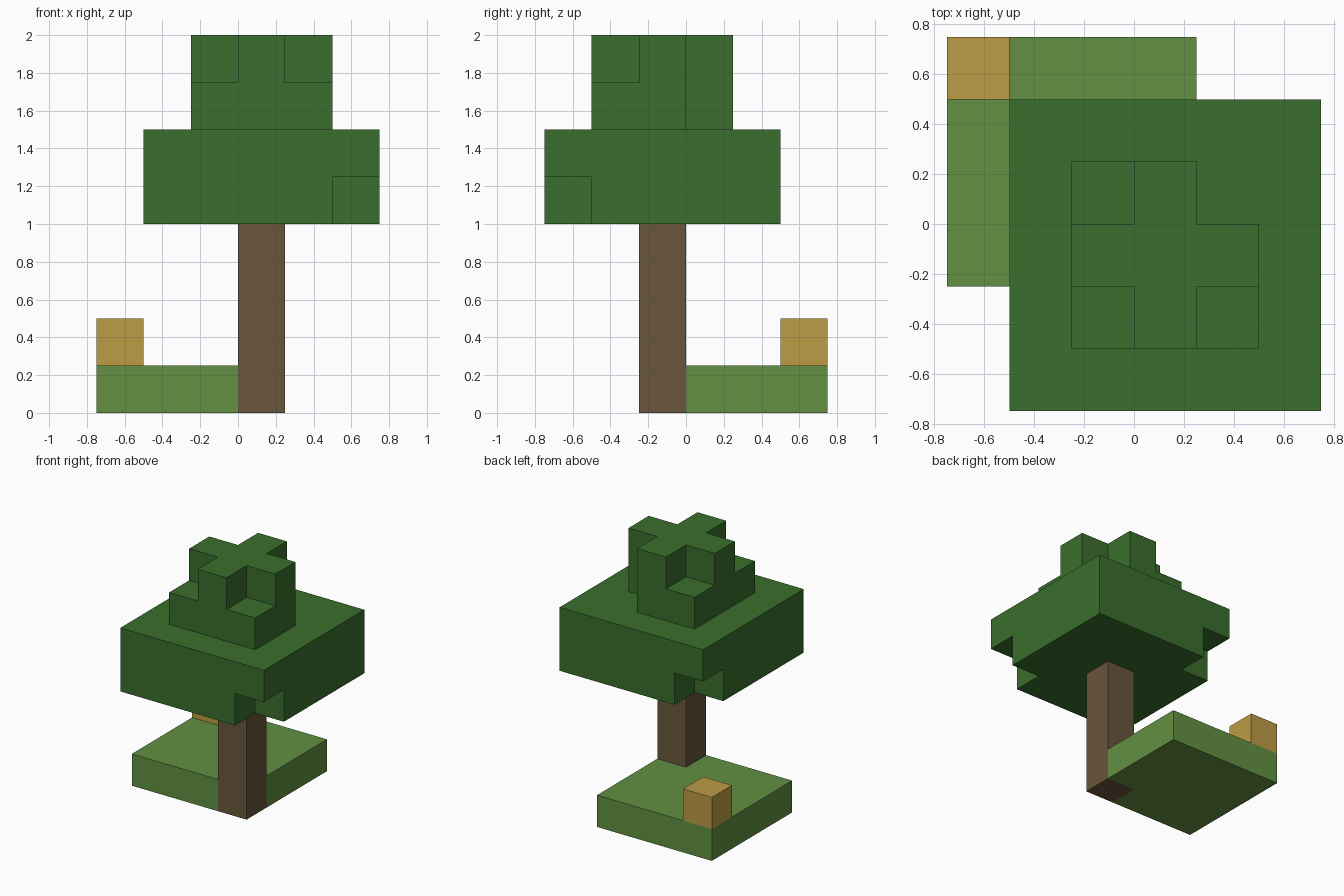
import bpy
import bmesh
from math import radians
from mathutils import Vector
from itertools import product

CELL = 0.25  # edge length of one building block

if "Cube" in bpy.data.objects:
    bpy.data.objects.remove(bpy.data.objects["Cube"], do_unlink=True)


def material(name, rgb):
    mat = bpy.data.materials.new(name)
    mat.use_nodes = True
    colour = (*rgb, 1.0)
    mat.diffuse_color = colour
    mat.node_tree.nodes["Principled BSDF"].inputs["Base Color"].default_value = colour
    return mat


def block(low, high):
    """All cells from low to high, both included."""
    return set(product(*(range(a, b + 1) for a, b in zip(low, high))))


def build(name, cells, mat):
    """Closed shell around the cells, with flat areas merged."""
    bm = bmesh.new()
    for cell in cells:
        centre = Vector(cell) + Vector((0.5, 0.5, 0.5))
        for axis, sign in product(range(3), (-1, 1)):
            normal = Vector((0, 0, 0))
            normal[axis] = sign
            if tuple(int(c + n) for c, n in zip(cell, normal)) in cells:
                continue
            u = Vector((0, 0, 0))
            u[(axis + 1) % 3] = 0.5
            v = normal.cross(u)
            middle = centre + normal / 2
            ring = (-u - v, u - v, u + v, v - u)
            bm.faces.new([bm.verts.new((middle + c) * CELL) for c in ring])
    bmesh.ops.remove_doubles(bm, verts=bm.verts[:], dist=0.001)
    bmesh.ops.dissolve_limit(bm, angle_limit=radians(1),
                             verts=bm.verts[:], edges=bm.edges[:])
    bmesh.ops.recalc_face_normals(bm, faces=bm.faces[:])
    mesh = bpy.data.meshes.new(name)
    bm.to_mesh(mesh)
    bm.free()
    mesh.materials.append(mat)
    obj = bpy.data.objects.new(name, mesh)
    bpy.context.collection.objects.link(obj)
    return obj


leaf = material("leaf green", (0.042, 0.156, 0.026))
grass = material("grass green", (0.122, 0.279, 0.054))
bark = material("bark brown", (0.144, 0.093, 0.045))
gold = material("golden yellow", (0.515, 0.332, 0.061))

# Trunk stands in one corner of the ground slab
trunk = block((0, -1, 0), (0, -1, 3))
build("trunk", trunk, bark)
build("ground", block((-3, -1, 0), (0, 2, 0)) - trunk, grass)

# Small block on the opposite corner of the ground
build("ground_block", {(-3, 2, 1)}, gold)

# Wide canopy with two lower corners missing
canopy = block((-2, -3, 4), (2, 1, 5)) - {(2, -3, 4), (-2, 1, 4)}

# Crown: upper corners missing, one corner missing entirely
crown = block((-1, -2, 6), (1, 0, 7))
crown -= set(product((-1, 1), (-2, 0), (7,))) | {(1, 0, 6)}
build("foliage", canopy | crown, leaf)
